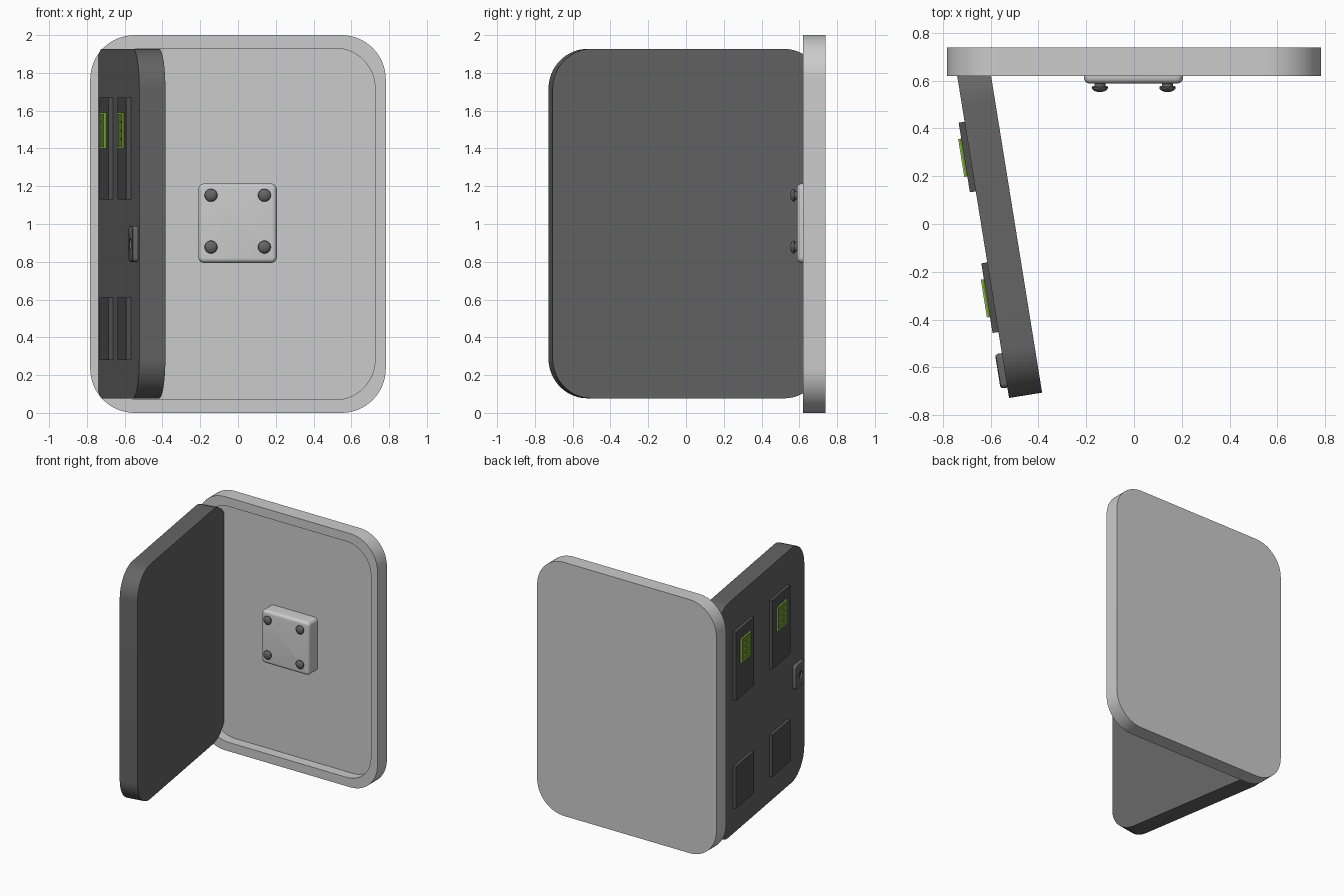
import bpy, bmesh
from math import radians, sin, cos, pi
from mathutils import Matrix

if "Cube" in bpy.data.objects:
    bpy.data.objects.remove(bpy.data.objects["Cube"])


def material(name, rgb):
    m = bpy.data.materials.new(name)
    m.diffuse_color = (*rgb, 1)
    m.use_nodes = True
    m.node_tree.nodes["Principled BSDF"].inputs["Base Color"].default_value = m.diffuse_color
    return m


dark = material("dark_grey", (0.13, 0.13, 0.13))
darker = material("pad_grey", (0.08, 0.08, 0.08))
green = material("green", (0.14, 0.27, 0.03))
lime = material("light_green", (0.33, 0.62, 0.08))


def outline(w, h, r, n):
    """Rounded rectangle in XZ; n = segments per corner (0 gives a plain rectangle)."""
    pts = []
    for k, (sx, sz) in enumerate([(1, 1), (-1, 1), (-1, -1), (1, -1)]):
        for i in range(n + 1):
            a = (k + (i / n if n else 0)) * pi / 2
            rr = r if n else 0
            pts.append((sx * (w / 2 - rr) + rr * cos(a), sz * (h / 2 - rr) + rr * sin(a)))
    return pts


def part(name, lofts, mat=None, matrix=None):
    """Each loft: (x, z, corner segments, [(width, height, radius, y), ...]) skinned and capped."""
    bm = bmesh.new()
    for cx, cz, n, sections in lofts:
        rings = [[bm.verts.new((cx + px, y, cz + pz)) for px, pz in outline(w, h, r, n)]
                 for w, h, r, y in sections]
        for a, b in zip(rings, rings[1:]):
            for i in range(len(a)):
                j = (i + 1) % len(a)
                bm.faces.new((a[i], a[j], b[j], b[i]))
        bm.faces.new(rings[0])
        bm.faces.new(rings[-1])
    bmesh.ops.recalc_face_normals(bm, faces=bm.faces)
    me = bpy.data.meshes.new(name)
    bm.to_mesh(me)
    bm.free()
    ob = bpy.data.objects.new(name, me)
    bpy.context.collection.objects.link(ob)
    if matrix:
        ob.matrix_world = matrix
    if mat:
        me.materials.append(mat)
    bpy.ops.object.select_all(action='DESELECT')
    ob.select_set(True)
    bpy.context.view_layer.objects.active = ob
    bpy.ops.object.shade_smooth_by_angle(angle=radians(30))
    return ob


def box(x, z, w, h, y0, y1):
    return (x, z, 0, [(w, h, 0, y0), (w, h, 0, y1)])


# Back panel: shallow tray with a raised rim
part("back_panel", [(0, 1, 16, [
    (1.565, 2.0, 0.235, 0.738), (1.565, 2.0, 0.235, 0.62),
    (1.45, 1.86, 0.21, 0.62), (1.45, 1.86, 0.21, 0.70)])])

# Mounting plate with softened front edge
plate = [(0.415, 0.42, 0.03, 0.702), (0.415, 0.42, 0.03, 0.612)]
for i in range(1, 6):
    a = i / 5 * pi / 2
    d = 0.024 * (1 - cos(a))
    plate.append((0.415 - 2 * d, 0.42 - 2 * d, 0.03 - d, 0.612 - 0.024 * sin(a)))
part("mounting_plate", [(-0.002, 1.004, 6, plate)])

# Four domed screws on the plate
screw = [(0.023, 0.60), (0.023, 0.578), (0.031, 0.577), (0.034, 0.572), (0.033, 0.566),
         (0.027, 0.559), (0.016, 0.554), (0.005, 0.552)]
for sx in (-0.143, 0.14):
    for sz in (0.878, 1.152):
        part("screw", [(sx, sz, 6, [(2 * r, 2 * r, r, y) for r, y in screw])], dark)

# Open door: everything on it is built closed (outer face at y = 0), then swung open
swing = Matrix.Translation((-0.638, -0.012, 0)) @ Matrix.Rotation(radians(-80.85), 4, 'Z')
part("door", [(0, 1.002, 16, [(1.45, 1.85, 0.21, 0.14), (1.45, 1.85, 0.21, 0)])], dark, swing)

for x in (-0.298, 0.298):
    # Tall upper pad and short lower pad
    part("upper_pad", [box(x, 1.40, 0.295, 0.54, 0.005, -0.025)], darker, swing)
    part("lower_pad", [box(x, 0.445, 0.295, 0.33, 0.005, -0.025)], darker, swing)
    # Green display: plate, raised border and bars
    z = 1.495
    part("display", [box(x, z, 0.16, 0.19, -0.02, -0.033)], green, swing)
    trim = [box(x + s * 0.075, z, 0.01, 0.19, -0.03, -0.038) for s in (-1, 1)]
    trim += [box(x, z + s * 0.09, 0.14, 0.01, -0.03, -0.038) for s in (-1, 1)]
    trim += [box(x + s * 0.035, z + d, 0.04, 0.01, -0.03, -0.037)
             for s in (-1, 1) for d in (-0.045, 0, 0.045)]
    part("display_trim", trim, lime, swing)

# Lock with a round keyhole recess
part("lock", [(0.608, 0.895, 6, [
    (0.146, 0.19, 0.02, 0.005), (0.146, 0.19, 0.02, -0.018), (0.138, 0.182, 0.018, -0.026),
    (0.126, 0.17, 0.015, -0.029), (0.06, 0.06, 0.03, -0.029), (0.05, 0.05, 0.025, -0.012)])],
    dark, swing)
part("lock_slot", [box(0.608, 0.895, 0.012, 0.035, -0.005, -0.022)], darker, swing)
